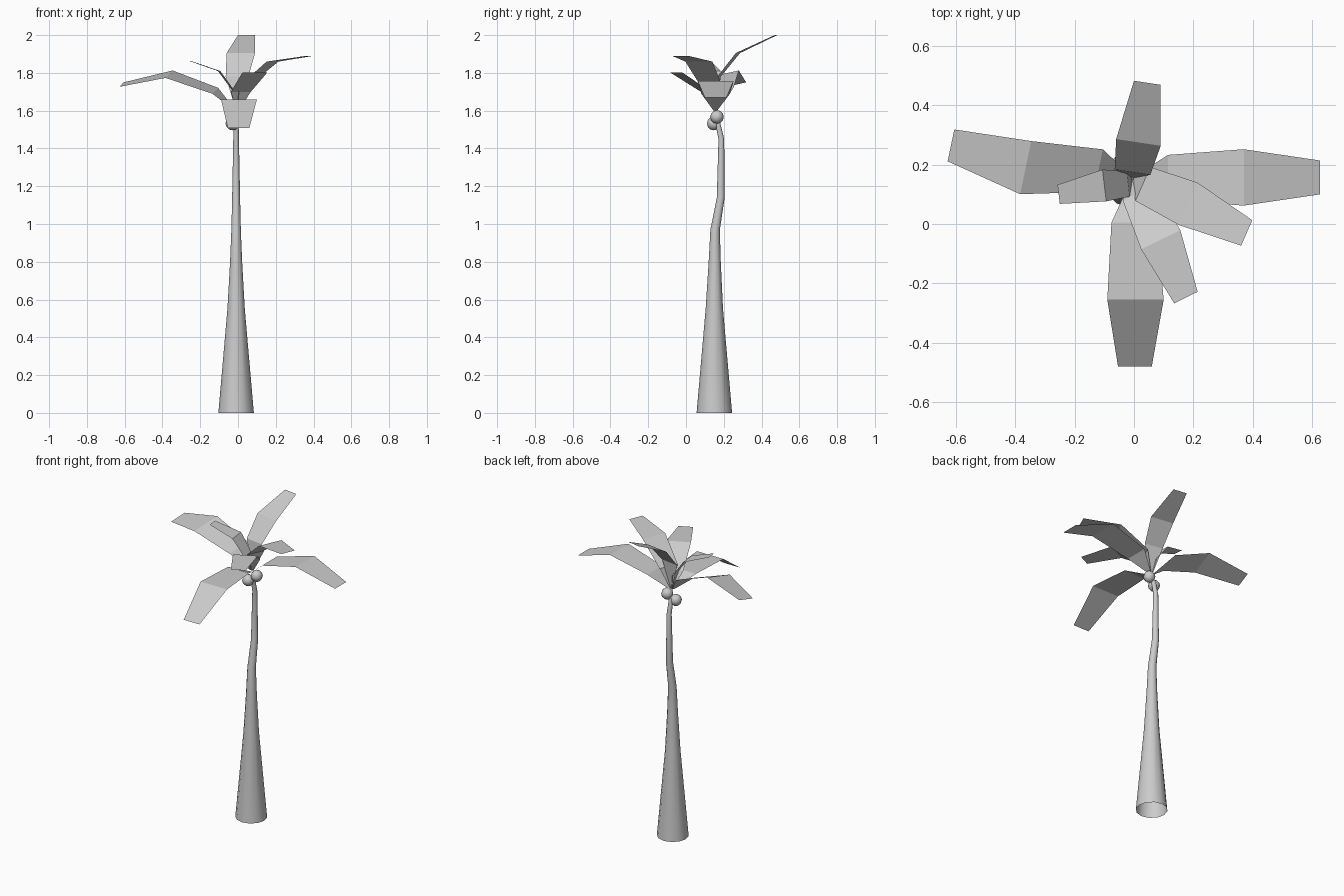
import bpy, bmesh, math
from mathutils import Vector

if "Cube" in bpy.data.objects:
    bpy.data.objects.remove(bpy.data.objects["Cube"])


def mesh_object(name, bm, smooth=False):
    mesh = bpy.data.meshes.new(name)
    bm.to_mesh(mesh)
    bm.free()
    for p in mesh.polygons:
        p.use_smooth = smooth
    obj = bpy.data.objects.new(name, mesh)
    bpy.context.collection.objects.link(obj)
    return obj


def loft(name, rings, smooth=False, closed=False):
    """Bridge successive rows of points with quads."""
    bm = bmesh.new()
    rows = [[bm.verts.new(p) for p in ring] for ring in rings]
    n = len(rows[0])
    for a, b in zip(rows, rows[1:]):
        for i in range(n if closed else n - 1):
            j = (i + 1) % n
            bm.faces.new((a[i], a[j], b[j], b[i]))
    return mesh_object(name, bm, smooth)


# Trunk: tapered, kinked, open tube -> (centre y, z, radius)
TRUNK = [(.15, 0, .094), (.15, .55, .046), (.152, .8, .032), (.154, .97, .025),
         (.184, 1.14, .021), (.187, 1.45, .015), (.165, 1.55, .013)]
SIDES = 12
loft("trunk", [[(-.01 + r * math.cos(2 * math.pi * i / SIDES),
                 y + r * math.sin(2 * math.pi * i / SIDES), z) for i in range(SIDES)]
               for y, z, r in TRUNK], smooth=True, closed=True)

# Coconuts under the crown
for k, pos in enumerate([(-.03, .147, 1.532), (.02, .164, 1.567)]):
    bm = bmesh.new()
    bmesh.ops.create_uvsphere(bm, u_segments=8, v_segments=6, radius=.036)
    bmesh.ops.translate(bm, verts=bm.verts, vec=pos)
    mesh_object(f"coconut_{k + 1}", bm, smooth=True)


def frond(name, width, across, inner, mid, tip):
    """Flat bent strip: narrow at the crown, widest in the middle."""
    side = Vector(across).normalized() * width / 2
    crown = Vector((-.005, .155, 1.59)).lerp(Vector(inner), .1)
    stations = [(crown, .1), (Vector(inner), .8), (Vector(mid), 1), (Vector(tip), .6)]
    loft(name, [[c - side * f, c + side * f] for c, f in stations])


# Fronds: width, crosswise direction, then centre line points
frond("frond_left", .187, (.21, 1, .22), (-.12, .18, 1.705), (-.365, .19, 1.793), (-.617, .265, 1.738))
frond("frond_right", .19, (0, 1, 0), (.115, .157, 1.69), (.37, .157, 1.757), (.627, .157, 1.67))
frond("frond_front", .19, (1, 0, 0), (0, .005, 1.66), (.005, -.255, 1.66), (.003, -.48, 1.508))
frond("frond_back", .152, (1, -.15, 0), (-.005, .175, 1.78), (.015, .275, 1.905), (.045, .476, 2))
frond("frond_right_front", .156, (.4, .92, 0), (.03, .135, 1.73), (.183, .068, 1.86), (.38, -.03, 1.89))
frond("frond_front_right", .147, (.9, .44, 0), (.015, .105, 1.70), (.09, -.053, 1.803), (.175, -.248, 1.803))
frond("frond_small_left", .108, (-.12, 1, 0), (-.02, .135, 1.70), (-.1, .13, 1.81), (-.254, .1, 1.863))
